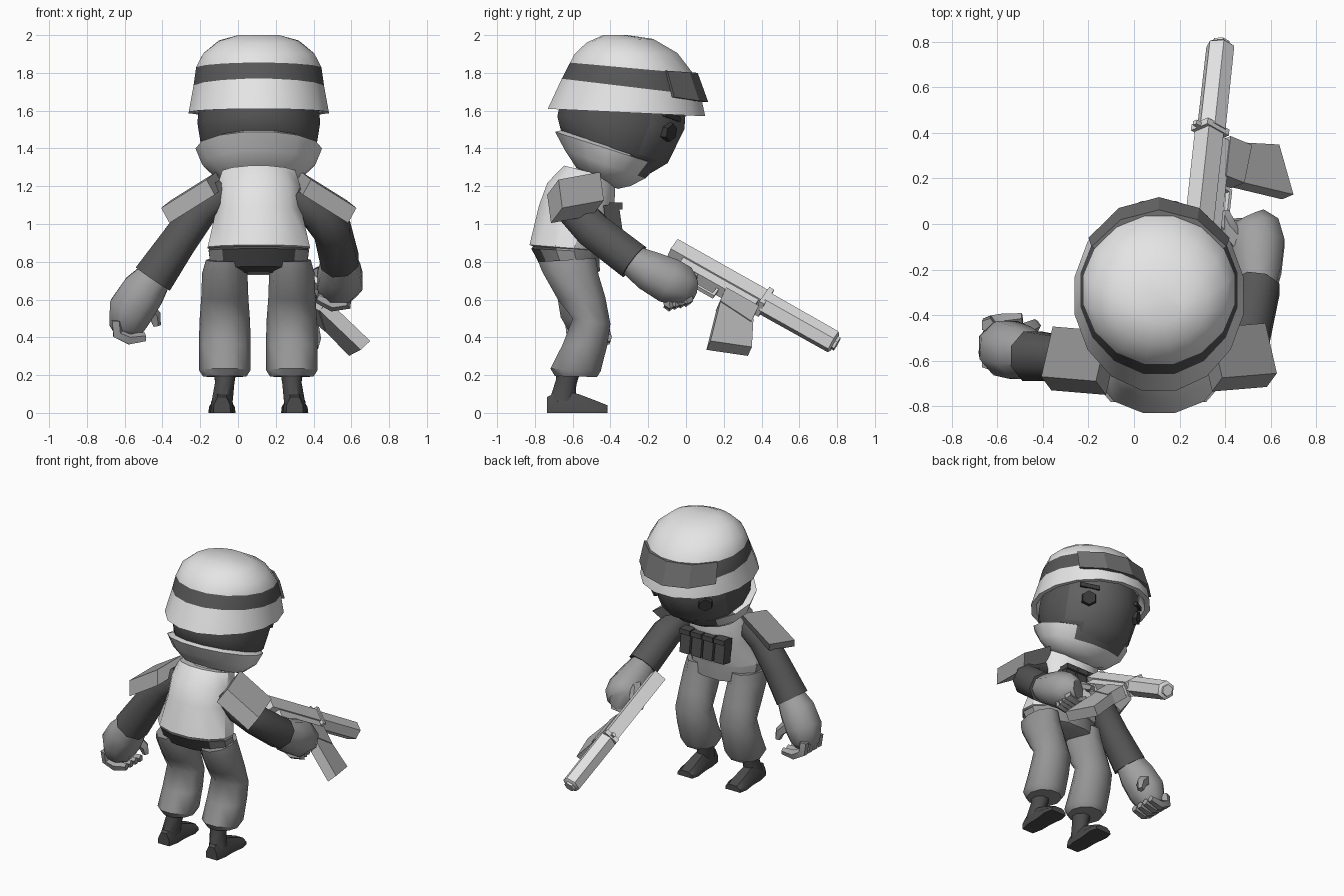
import bpy, bmesh, math
from mathutils import Vector as V

if "Cube" in bpy.data.objects:
    bpy.data.objects.remove(bpy.data.objects["Cube"])

def material(name, g):
    m = bpy.data.materials.new(name)
    m.diffuse_color = (g, g, g, 1)
    m.use_nodes = True
    m.node_tree.nodes["Principled BSDF"].inputs["Base Color"].default_value = m.diffuse_color
    return m

LIGHT = material("light cloth", 0.78)
DARK = material("dark cloth", 0.095)
MID = material("mid grey trousers", 0.30)
GLOVE = material("glove grey", 0.36)
MAG = material("magazine grey", 0.48)
BOOT = material("boot charcoal", 0.07)
METAL = material("pale metal", 0.76)
BLACK = material("near black", 0.04)
GOGGLE = material("goggle grey", 0.16)
SKIN = material("face shade", 0.12)
CX = 0.11

def loft(name, rings, mats, rule=None, angle=35):
    """Skin a list of equal-length point rings; rule(band, centre) picks the material."""
    bm = bmesh.new()
    vs = [[bm.verts.new(p) for p in r] for r in rings]
    n = len(vs[0])
    faces = []
    for k in range(len(vs) - 1):
        for i in range(n):
            j = (i + 1) % n
            faces.append((k, bm.faces.new((vs[k][i], vs[k][j], vs[k + 1][j], vs[k + 1][i]))))
    faces += [(0, bm.faces.new(vs[0])), (len(vs) - 2, bm.faces.new(vs[-1]))]
    if rule:
        for k, f in faces:
            f.material_index = rule(k, f.calc_center_median())
    bmesh.ops.recalc_face_normals(bm, faces=bm.faces)
    me = bpy.data.meshes.new(name)
    bm.to_mesh(me)
    bm.free()
    for m in mats:
        me.materials.append(m)
    me.shade_smooth()
    me.set_sharp_from_angle(angle=math.radians(angle))
    ob = bpy.data.objects.new(name, me)
    bpy.context.collection.objects.link(ob)
    return ob

def at(r, a, cx=CX):
    """Point on a tilted oval (back y, back z, front y, front z, half width); a=0 is the back."""
    yb, zb, yf, zf, rx = r
    t = (1 - math.cos(a)) / 2
    return V((cx + rx * math.sin(a), yb + (yf - yb) * t, zb + (zf - zb) * t))

def ovals(rs, n=12, cx=CX):
    return [[at(r, 2 * math.pi * (i + 0.5) / n, cx) for i in range(n)] for r in rs]

def tube(name, pts, radii, mat, n=8, ref=(0, 1, 0), angle=48):
    pts = [V(p) for p in pts]
    rings = []
    for i, p in enumerate(pts):
        t = (pts[min(i + 1, len(pts) - 1)] - pts[max(i - 1, 0)]).normalized()
        s = V(ref).cross(t).normalized()
        u = t.cross(s)
        rs, ru = radii[i] if isinstance(radii[i], tuple) else (radii[i], radii[i])
        rings.append([p + s * rs * math.cos(2 * math.pi * (k + .5) / n)
                      + u * ru * math.sin(2 * math.pi * (k + .5) / n) for k in range(n)])
    return loft(name, rings, [mat], angle=angle)

def block(name, c, a, b, h, mat):
    """Box from its centre and three half-axis vectors."""
    c, a, b, h = V(c), V(a), V(b), V(h)
    q = [(-1, -1), (1, -1), (1, 1), (-1, 1)]
    return loft(name, [[c + a * x + b * y + h * z for x, y in q] for z in (-1, 1)], [mat])

# Helmet: shell with dark band, hollow underside
BT, BB = (-.62, 1.855, .045, 1.795, .338), (-.665, 1.77, .085, 1.68, .352)
loft("helmet", ovals([(-.44, 2.0, -.31, 2.0, .11), (-.53, 1.96, -.17, 1.98, .215),
     (-.595, 1.90, -.04, 1.905, .30), BT, BB, (-.74, 1.61, .11, 1.57, .378),
     (-.70, 1.61, .07, 1.575, .345), (-.66, 1.66, .03, 1.64, .31)], 16),
     [LIGHT, DARK], lambda k, c: int(k == 3), 30)

# Goggles: plate wrapped over the front of the band
rows = [(-.64, 1.85, .062, 1.80, .352), (-.66, 1.76, .118, 1.645, .368)]
inner = [(-.60, 1.85, .02, 1.80, .31), (-.60, 1.76, .06, 1.645, .32)]
arcs = [math.pi + d for d in (-1.0, -.5, .0, .5, 1.0)]
loft("goggles", [[at(rows[0], a), at(rows[1], a), at(inner[1], a), at(inner[0], a)] for a in arcs],
     [GOGGLE], angle=20)

# Head, with the scarf wrapping jaw and nape
loft("head", ovals([(-.67, 1.66, .01, 1.64, .315), (-.69, 1.57, .0, 1.50, .325),
     (-.67, 1.50, -.09, 1.32, .305), (-.60, 1.38, -.22, 1.245, .24),
     (-.50, 1.28, -.32, 1.21, .14)], 14), [DARK, SKIN], lambda k, c: int(c.y > -.2))
loft("scarf", ovals([(-.66, 1.50, -.15, 1.33, .28), (-.70, 1.49, -.14, 1.31, .335),
     (-.645, 1.39, -.21, 1.24, .30), (-.585, 1.30, -.29, 1.20, .225),
     (-.50, 1.25, -.36, 1.185, .10)], 14), [LIGHT, SKIN],
     lambda k, c: int(c.y > -.25 and k < 2))

# Eyes and brows
FACE = (-.69, 1.57, .0, 1.50, .325)
for s, side in ((-1, "left"), (1, "right")):
    p = at(FACE, math.pi - s * .68)
    nrm = V((s * math.sin(.64), math.cos(.64), -.2)).normalized()
    tan = V((math.cos(.64), -s * math.sin(.64), 0))
    p += V((0, -.01, -.022))
    tube(side + "_eye", [p - nrm * .02, p + nrm * .014], [.055, .048], BLACK, 6, (0, 0, 1), 20)
    q = p + V((0, .008, .085)) + nrm * .003
    block(side + "_brow", q, tan * .065 + V((0, 0, s * .014)), nrm * .012, (0, 0, .015), BLACK)

# Torso
loft("shirt", ovals([(-.61, 1.30, -.40, 1.23, .15), (-.65, 1.31, -.37, 1.24, .20),
     (-.74, 1.22, -.37, 1.15, .23), (-.785, 1.10, -.38, 1.02, .235),
     (-.835, .89, -.45, .86, .28), (-.80, .875, -.48, .85, .25)]), [LIGHT])
loft("hips", ovals([(-.80, .90, -.46, .89, .25), (-.825, .87, -.455, .85, .275),
     (-.775, .775, -.45, .75, .262), (-.70, .745, -.50, .73, .18)]), [MID, BOOT],
     lambda k, c: int(c.y < -.715))
tube("neck", [(CX, -.5, 1.15), (CX, -.47, 1.3)], [.12, .12], LIGHT)

# Chest pouches
for i in range(4):
    x = CX - .138 + i * .092
    block("pouch_%d" % i, (x, -.385, 1.02), (.039, 0, 0), (0, .04, .008), (0, -.012, .085), BOOT)
    block("pouch_flap_%d" % i, (x, -.372, 1.095), (.042, 0, 0), (0, .035, .0), (0, 0, .018), BOOT)

# Legs and boots
for cx, side in ((-.07, "left"), (.285, "right")):
    loft(side + "_trouser_leg", ovals([(-.79, .80, -.47, .82, .10), (-.77, .75, -.455, .73, .12),
         (-.685, .60, -.42, .61, .125), (-.605, .50, -.395, .47, .134),
         (-.66, .36, -.41, .36, .137), (-.725, .235, -.445, .22, .137),
         (-.70, .195, -.465, .19, .115)], 10, cx), [MID], angle=48)
    bx = cx + (-.015 if cx < 0 else .015)
    tube(side + "_ankle", [(cx, -.62, .24), (cx, -.635, .16), (bx, -.655, .05)],
         [(.068, .07), (.055, .06), (.06, .075)], BOOT, 8)
    secs = [(-.735, .045, .085), (-.66, .06, .12), (-.57, .06, .10), (-.47, .072, .062), (-.415, .06, .04)]
    loft(side + "_boot", [[V((bx - w, y, .0)), V((bx + w, y, .0)), V((bx + w * .95, y, h * .5)),
         V((bx + w * .5, y, h)), V((bx - w * .5, y, h)), V((bx - w * .95, y, h * .5))]
         for y, w, h in secs], [BOOT])

# Shoulder pads, pitched so the back end drops
for s, c, side in ((-1, (-.24, -.60, 1.14), "left"), (1, (.46, -.585, 1.14), "right")):
    block(side + "_shoulder_pad", c, (s * .12, .01, -.075), (s * -.025, .11, .02),
          (s * .022, .03, .04), GLOVE)

# Left arm: sleeve, glove, curled fingers
tube("left_sleeve", [(-.06, -.57, 1.17), (-.20, -.59, 1.07), (-.32, -.59, .90), (-.45, -.58, .71)],
     [.08, .10, .105, .118], DARK)
tube("left_glove", [(-.43, -.575, .735), (-.50, -.565, .645), (-.565, -.545, .545), (-.59, -.53, .45), (-.59, -.53, .41)],
     [.095, .125, .13, .10, .06], GLOVE)
for i in range(4):
    y = -.61 + .055 * i
    tube("left_finger_%d" % i, [(-.64, y, .49), (-.635, y + .01, .42), (-.575, y + .02, .39), (-.49, y + .03, .40)],
         [.033, .036, .034, .025], GLOVE, 5)
tube("left_thumb", [(-.50, -.48, .57), (-.44, -.45, .51), (-.43, -.445, .46)], [.045, .035, .022], GLOVE, 5)

# Right arm: sleeve, glove, gripping fingers
R = (1, 0, 0)
tube("right_sleeve", [(.30, -.58, 1.15), (.42, -.575, 1.06), (.50, -.49, .965), (.54, -.275, .80)],
     [.08, .10, .105, .108], DARK, 8, (0, .6, .8))
tube("right_glove", [(.54, -.30, .815), (.54, -.20, .755), (.54, -.09, .70), (.53, -.01, .67), (.51, .035, .665)],
     [.085, .115, .13, .115, .07], GLOVE, 8, R)
for i in range(4):
    p = V((.57, .0 - .03 * i, .66 - .008 * i))
    tube("right_finger_%d" % i, [p, p + V((0, .005, -.06)), p + V((-.07, .0, -.07)), p + V((-.15, 0, -.03))],
         [.034, .034, .03, .024], GLOVE, 5)
tube("right_thumb", [(.47, -.1, .74), (.42, -.02, .74), (.40, .05, .70)], [.045, .036, .025], GLOVE, 5)

# Rifle, laid out along its own axes: forward, down, side
F = V((.095, .87, -.49)).normalized()
D = V((.712, -.403, -.575))
D = (D - F * D.dot(F)).normalized()
S = F.cross(D)
REAR = V((.285, -.08, .86))

def gun(name, l0, l1, d0, d1, w, mat, lean=0.0, skew=0.0):
    q = [(l0, -1, 1), (l1, -1, -1), (l1, 1, -1), (l0, 1, 1)]
    return loft(name, [[REAR + F * (l + k) + D * (d + e * h) + S * w * s for l, s, h in q]
                       for d, k, e in ((d0, 0, 0), (d1, lean, skew))], [mat])

gun("rifle_receiver", 0, .57, -.055, .035, .045, METAL)
gun("rifle_lower", .08, .54, .03, .09, .036, METAL)
gun("rifle_collar", .55, .58, -.072, .06, .052, METAL)
gun("rifle_sight", .55, .57, -.10, -.07, .012, METAL)
gun("magazine_well", .36, .56, .08, .20, .042, MAG, .015, -.01)
gun("magazine", .375, .575, .18, .43, .036, MAG, .08, .057)
gun("rifle_grip", .12, .20, .08, .22, .03, METAL, -.05)
gun("trigger_guard", .20, .33, .135, .15, .012, METAL)
gun("trigger_guard_front", .315, .33, .08, .15, .012, METAL)
tube("rifle_barrel", [REAR + F * l for l in (.57, .99, 1.0)], [.066, .064, .05], METAL, 6, D)
tube("rifle_muzzle", [REAR + F * l for l in (.95, 1.015)], [.04, .04], METAL, 6, D)
